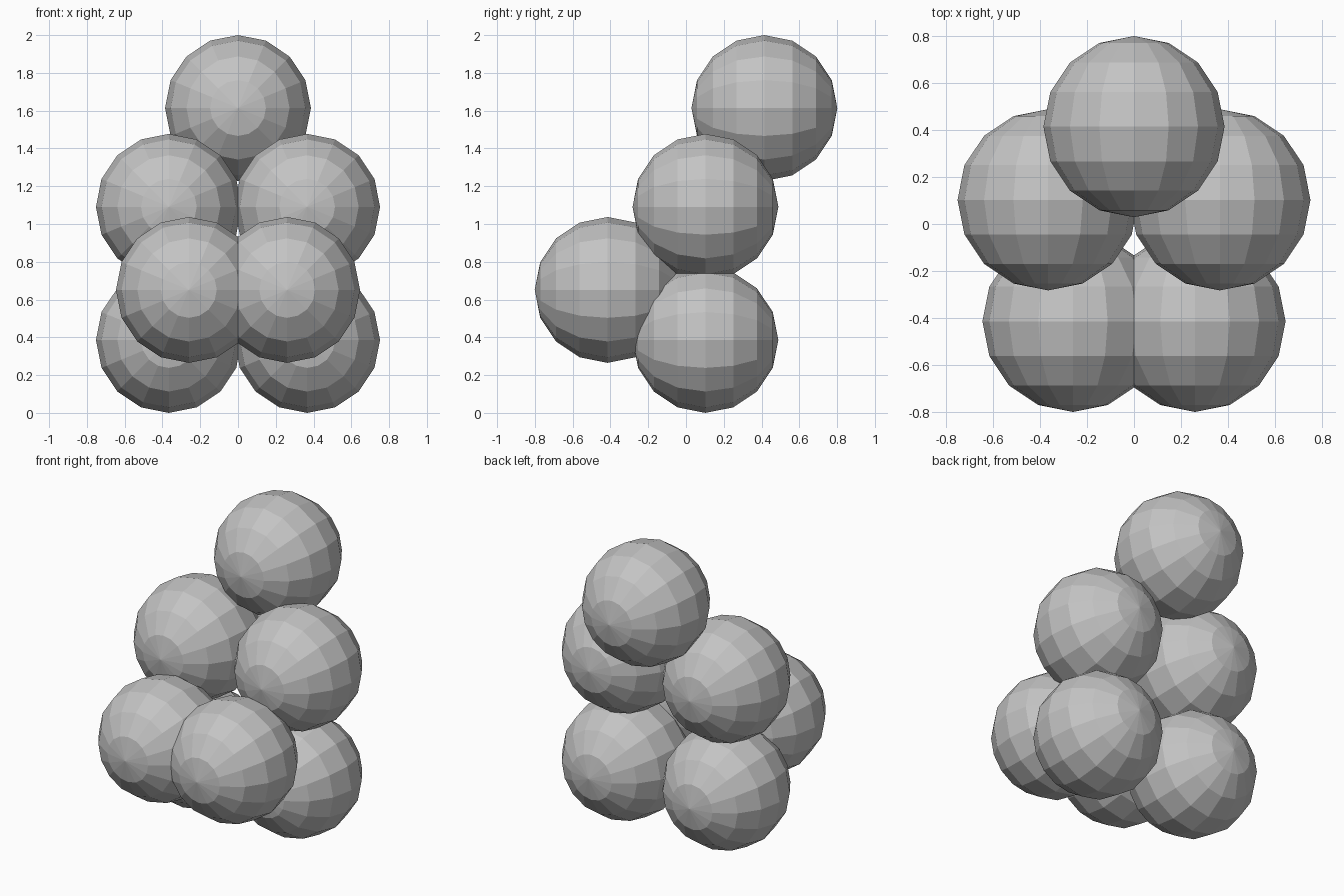
import bpy, math

if "Cube" in bpy.data.objects:
    bpy.data.objects.remove(bpy.data.objects["Cube"])

R = 0.386

# Single flat grey
grey = bpy.data.materials.new("grey")
grey.diffuse_color = (0.55, 0.55, 0.55, 1.0)
grey.use_nodes = True
grey.node_tree.nodes["Principled BSDF"].inputs["Base Color"].default_value = grey.diffuse_color


def ball(name, x, y, z):
    """Low-poly ball with its poles pointing to front and back."""
    bpy.ops.mesh.primitive_uv_sphere_add(segments=16, ring_count=8, radius=R)
    ob = bpy.context.object
    ob.name = name
    ob.data.name = name
    ob.rotation_euler = (math.pi / 2, 0, 0)
    ob.location = (x, y, z)
    ob.data.materials.append(grey)
    bpy.ops.object.shade_flat()


# Mirrored pairs: lower, upper and front balls
for name, x, y, z in (("lower_ball", 0.366, 0.103, R),
                      ("upper_ball", 0.366, 0.103, 1.091),
                      ("front_ball", 0.260, -0.415, 0.651)):
    for side, s in (("left", -1), ("right", 1)):
        ball(f"{name}_{side}", s * x, y, z)

# Single ball on top at the back
ball("top_ball", 0, 0.415, 2 - R)
